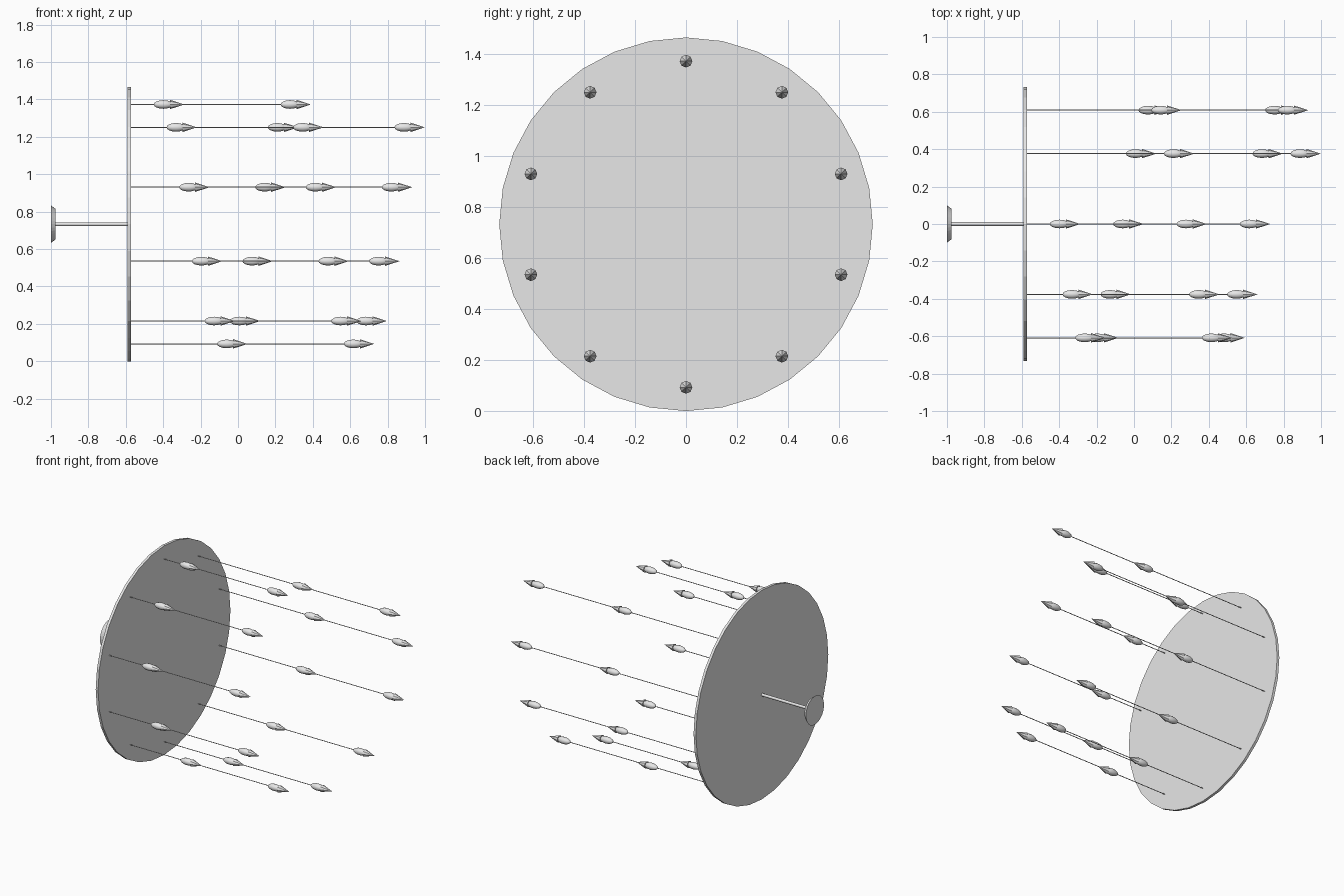
import bpy, bmesh, math
from mathutils import Matrix

if "Cube" in bpy.data.objects:
    bpy.data.objects.remove(bpy.data.objects["Cube"])

R = 0.733          # disc radius and centre height
RING = 0.64        # radius of the ring of wires
COUNT = 10
GAP = 0.677        # distance between the two arrows on a wire

grey = bpy.data.materials.new("light grey")
grey.diffuse_color = (0.8, 0.8, 0.8, 1)
grey.use_nodes = True
grey.node_tree.nodes["Principled BSDF"].inputs["Base Color"].default_value = grey.diffuse_color


def finish(bm, name, smooth=None):
    me = bpy.data.meshes.new(name)
    bm.to_mesh(me)
    bm.free()
    me.materials.append(grey)
    ob = bpy.data.objects.new(name, me)
    bpy.context.collection.objects.link(ob)
    if smooth:
        bpy.ops.object.select_all(action='DESELECT')
        ob.select_set(True)
        bpy.context.view_layer.objects.active = ob
        bpy.ops.object.shade_smooth_by_angle(angle=math.radians(smooth))
    return ob


def cone_x(bm, x0, x1, r0, r1, y, z, sides):
    """Cone or cylinder along x, radius r0 at x0 and r1 at x1."""
    m = Matrix.Translation(((x0 + x1) / 2, y, z)) @ Matrix.Rotation(math.pi / 2, 4, 'Y')
    bmesh.ops.create_cone(bm, cap_ends=True, segments=sides, radius1=r0,
                          radius2=r1, depth=x1 - x0, matrix=m)


def simple(name, x0, x1, r0, r1, sides, smooth=None):
    bm = bmesh.new()
    cone_x(bm, x0, x1, r0, r1, 0, R, sides)
    finish(bm, name, smooth)


# big disc, axle and end knob
simple("disc", -0.59, -0.572, R, R, 32)
simple("axle", -0.985, -0.585, 0.01, 0.01, 12, 40)
simple("end_knob", -1.0, -0.976, 0.1, 0.082, 32)

# ring of wires, each with two arrows, stepping forward round the ring
for k in range(COUNT):
    a = 2 * math.pi * k / COUNT
    y, z = -RING * math.sin(a), R + RING * math.cos(a)
    first = -0.287 + 0.0677 * k

    bm = bmesh.new()
    cone_x(bm, -0.575, first + GAP - 0.05, 0.0025, 0.0025, y, z, 8)
    finish(bm, f"wire_{k}")

    for j in range(2):
        tip = first + GAP * j
        # pointed head
        bm = bmesh.new()
        cone_x(bm, tip - 0.077, tip, 0.025, 0, y, z, 8)
        finish(bm, f"arrow_head_{k}_{j}")
        # egg shaped body
        bm = bmesh.new()
        m = (Matrix.Translation((tip - 0.112, y, z))
             @ Matrix.Diagonal((0.051, 0.023, 0.023, 1))
             @ Matrix.Rotation(math.pi / 2, 4, 'Y'))
        bmesh.ops.create_uvsphere(bm, u_segments=12, v_segments=8, radius=1, matrix=m)
        finish(bm, f"arrow_body_{k}_{j}", 50)
